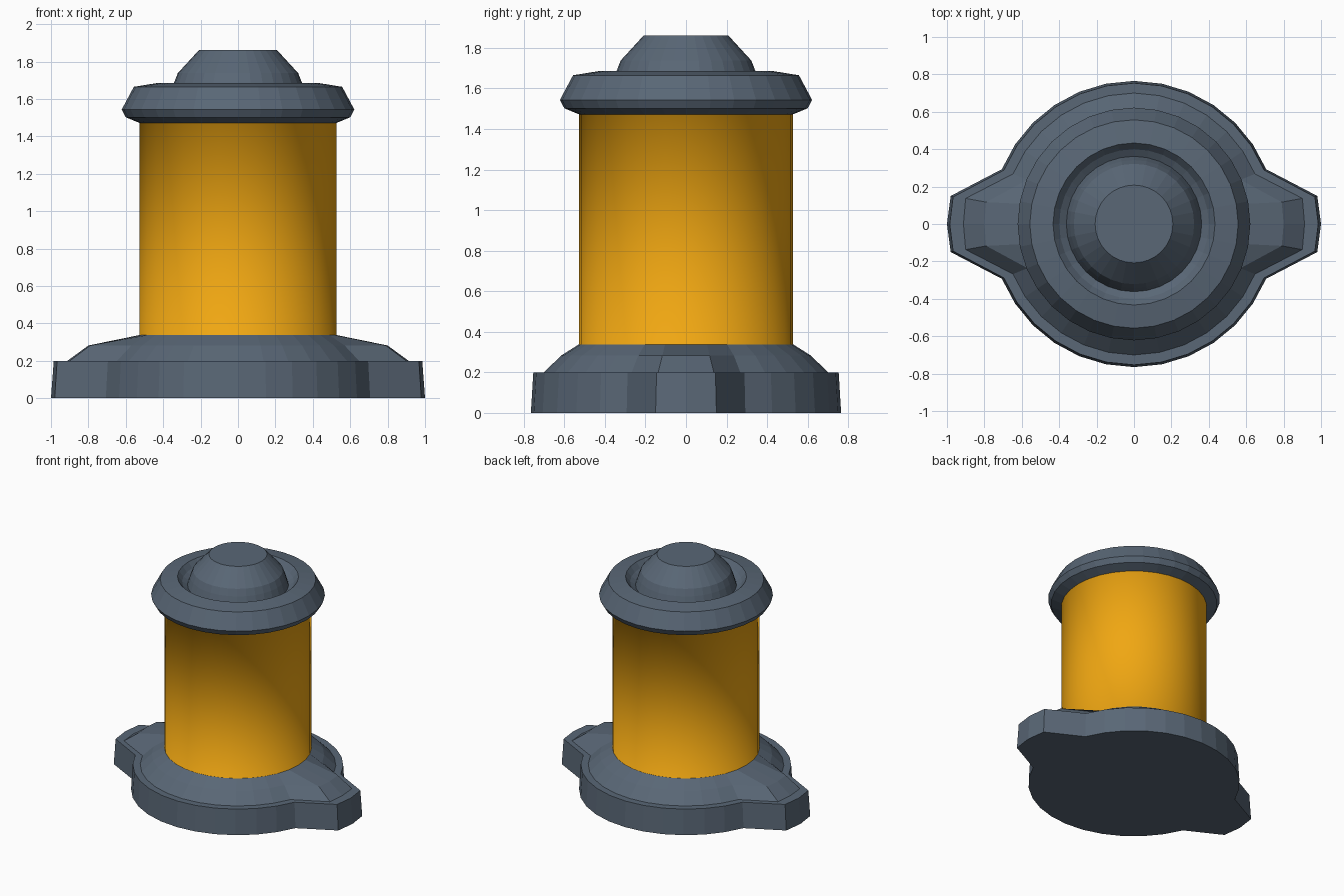
import bpy, bmesh
from math import cos, sin, pi

if "Cube" in bpy.data.objects:
    bpy.data.objects.remove(bpy.data.objects["Cube"])

N = 32


def material(name, rgb):
    mat = bpy.data.materials.new(name)
    mat.diffuse_color = (*rgb, 1)
    mat.use_nodes = True
    mat.node_tree.nodes["Principled BSDF"].inputs["Base Color"].default_value = mat.diffuse_color
    return mat


slate = material("slate_metal", (0.10, 0.135, 0.18))
amber = material("amber", (0.87, 0.385, 0.006))


def circle(r, z):
    return [(r * cos(2 * pi * i / N), r * sin(2 * pi * i / N), z) for i in range(N)]


def lugged(r, z, tip, lug_x, lug_y):
    """Circle whose three points at each x end are pulled out into a lug."""
    ring = circle(r, z)
    for centre, s in ((0, 1), (N // 2, -1)):
        ring[centre] = (s * tip, 0, z)
        ring[(centre + 1) % N] = (s * lug_x, s * lug_y, z)
        ring[(centre - 1) % N] = (s * lug_x, -s * lug_y, z)
    return ring


def loft(name, rings, mat):
    """Skin a stack of rings and close both ends."""
    bm = bmesh.new()
    loops = [[bm.verts.new(p) for p in ring] for ring in rings]
    for a, b in zip(loops, loops[1:]):
        for i in range(N):
            j = (i + 1) % N
            bm.faces.new((a[i], a[j], b[j], b[i]))
    bm.faces.new(loops[0][::-1])
    bm.faces.new(loops[-1])
    mesh = bpy.data.meshes.new(name)
    bm.to_mesh(mesh)
    bm.free()
    mesh.materials.append(mat)
    obj = bpy.data.objects.new(name, mesh)
    bpy.context.collection.objects.link(obj)
    return obj


# Foot with a lug on each side, a small ledge and sloping shoulders
loft("base", [
    lugged(0.765, 0.0, 1.0, 0.98, 0.15),
    lugged(0.753, 0.2, 0.985, 0.967, 0.145),
    lugged(0.70, 0.2, 0.912, 0.90, 0.137),
    lugged(0.617, 0.282, 0.80, 0.79, 0.117),
    circle(0.53, 0.337),
], slate)

# Smooth amber body; its ends flare out of sight into base and lid,
# so the shading blends towards them
body = loft("glass_body", [circle(0.565, 0.305), circle(0.527, 0.335),
                           circle(0.527, 1.474), circle(0.565, 1.495)], amber)
body.data.shade_smooth()

# Lid with bevelled rim, groove and tapered knob
lid_profile = [(0.527, 1.472), (0.60, 1.502), (0.622, 1.543), (0.557, 1.665),
               (0.433, 1.685), (0.40, 1.645), (0.362, 1.62), (0.342, 1.687),
               (0.322, 1.738), (0.208, 1.862)]
loft("lid", [circle(r, z) for r, z in lid_profile], slate)
